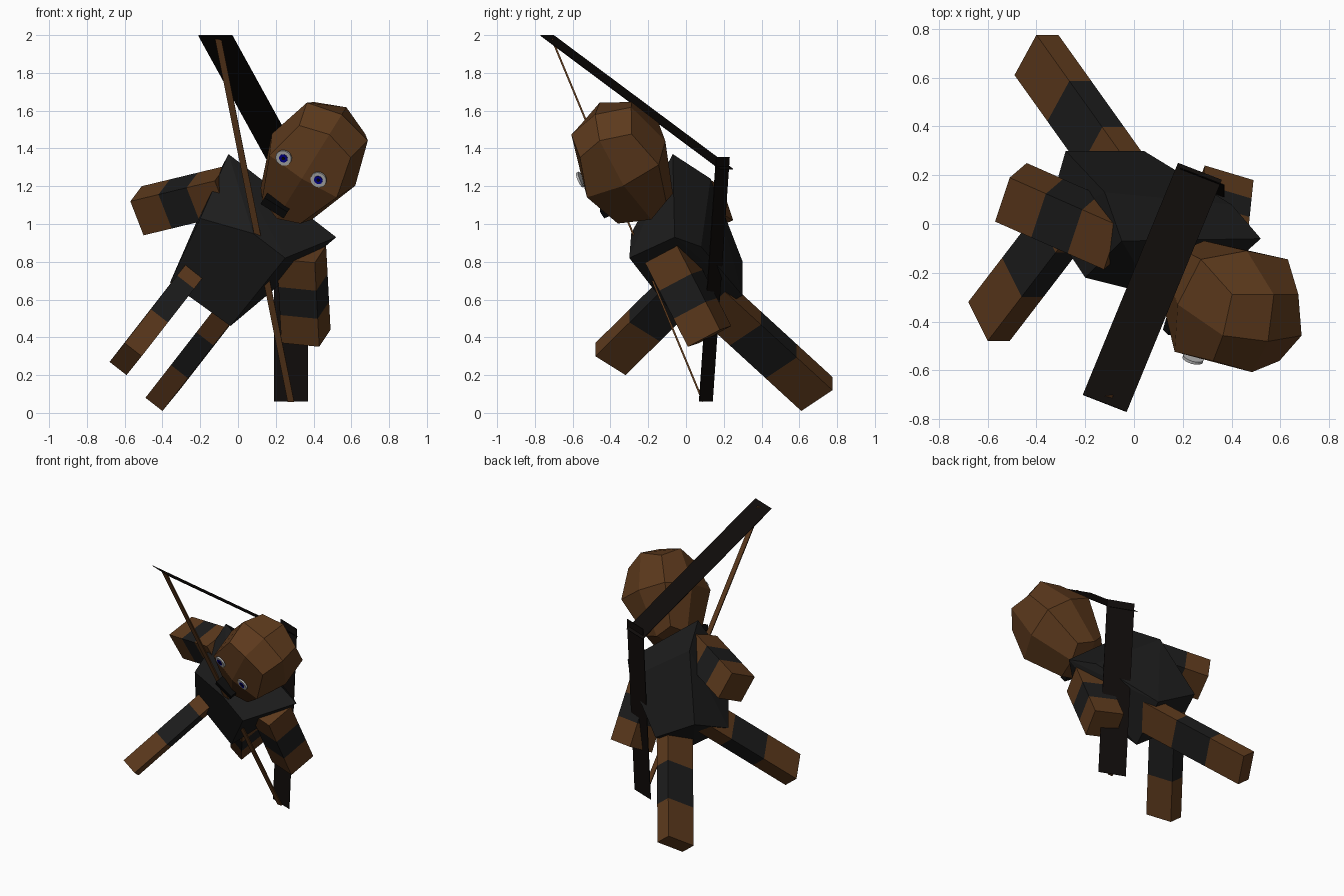
import bpy, bmesh, itertools
from math import radians
from mathutils import Vector as V, Matrix
from mathutils.bvhtree import BVHTree

if "Cube" in bpy.data.objects:
    bpy.data.objects.remove(bpy.data.objects["Cube"])


def material(name, rgb):
    m = bpy.data.materials.new(name)
    m.diffuse_color = (*rgb, 1)
    m.use_nodes = True
    m.node_tree.nodes["Principled BSDF"].inputs["Base Color"].default_value = m.diffuse_color
    return m


BROWN = material("brown", (0.11, 0.042, 0.012))
CLOTH = material("dark_cloth", (0.012, 0.012, 0.012))
WOOD = material("dark_wood", (0.005, 0.0035, 0.003))
WHITE = material("eye_white", (0.5, 0.5, 0.5))
BLUE = material("iris_blue", (0.0, 0.0, 0.3))
BLACK = material("black", (0.003, 0.003, 0.003))


def finish(name, bm, mat):
    bmesh.ops.recalc_face_normals(bm, faces=bm.faces)
    me = bpy.data.meshes.new(name)
    bm.to_mesh(me)
    bm.free()
    me.materials.append(mat)
    ob = bpy.data.objects.new(name, me)
    bpy.context.collection.objects.link(ob)
    return ob


def bar(name, a, b, e1, e2, mat):
    """Box running from centre a to centre b with cross-section edges e1, e2."""
    a, b, e1, e2 = V(a), V(b), V(e1), V(e2)
    bm = bmesh.new()
    bmesh.ops.create_cube(bm, size=1)
    for v in bm.verts:
        x, y, z = v.co
        v.co = a.lerp(b, z + 0.5) + e1 * x + e2 * y
    return finish(name, bm, mat)


def strip(name, a, b, e1, mat, thick=0.004):
    n = (V(b) - V(a)).cross(V(e1)).normalized() * thick
    return bar(name, a, b, e1, n, mat)


def limb(name, tip, e1, e2, length, toward):
    """Three equal bands: brown, dark, brown, from the tip to the body."""
    axis = V(e1).cross(V(e2)).normalized() * length
    if axis.dot(V(toward)) < 0:
        axis = -axis
    tip = V(tip)
    for i, (part, mat) in enumerate((("end", BROWN), ("band", CLOTH), ("root", BROWN))):
        bar(f"{name}_{part}", tip + axis * i / 3, tip + axis * (i + 1) / 3, e1, e2, mat)


# Torso: faceted hull, tilted to one side
bm = bmesh.new()
for p in ((-0.05, -0.07, 1.37), (-0.20, -0.22, 1.03), (-0.36, 0.02, 0.69),
          (-0.28, 0.30, 0.80), (-0.12, 0.13, 1.24),
          (0.52, -0.06, 0.93), (0.25, -0.30, 0.82), (-0.04, -0.02, 0.46),
          (0.04, 0.30, 0.62), (0.40, 0.08, 0.88), (0.08, -0.29, 0.95)):
    bm.verts.new(p)
bmesh.ops.convex_hull(bm, input=bm.verts)
bmesh.ops.dissolve_limit(bm, angle_limit=radians(4), verts=bm.verts, edges=bm.edges)
finish("torso", bm, CLOTH)

# Arms and legs
limb("right_arm", (-0.505, 0.13, 1.07), (0.06, 0.18, 0.08), (0.07, 0.06, -0.18), 0.50, (1, 0, 0))
limb("left_arm", (0.36, 0.125, 0.405), (0.2, -0.06, -0.02), (0.06, 0.17, 0.09), 0.50, (0, 0, 1))
limb("right_leg", (-0.595, -0.40, 0.285), (0.09, 0, -0.07), (0.08, -0.16, 0.10), 0.87, (0, 0, 1))
limb("left_leg", (-0.40, 0.693, 0.10), (0.09, 0, -0.07), (0.09, 0.165, 0.11), 0.87, (0, 0, 1))

# Head: cube with each face split in four, rounded, narrowing to the chin, nodding forward
right = V((0.85, 0, -0.53)).normalized()
back = V((0.25, 0.88, 0.40)).normalized()
up = right.cross(back).normalized()
place = Matrix.Translation((0.40, -0.33, 1.34)) @ Matrix((right, back, up)).transposed().to_4x4()
# layer: side width, corner width, front depth, front corner, back depth, back corner, heights
LAYERS = {1: (0.19, 0.16, 0.17, 0.15, 0.19, 0.16, 0.32, 0.27, 0.21),
          0: (0.26, 0.21, 0.25, 0.22, 0.25, 0.21, 0, 0, 0),
          -1: (0.16, 0.12, 0.20, 0.18, 0.13, 0.11, -0.34, -0.31, -0.27)}
bm = bmesh.new()
grid = {}
for i, j, k in itertools.product((-1, 0, 1), repeat=3):
    if i or j or k:
        ws, wc, fm, fc, bk, bc, *h = LAYERS[k]
        depth = (bc if i else bk) if j > 0 else (fc if i else fm)
        co = V((i * (wc if j else ws), j * depth, h[abs(i) + abs(j)]))
        grid[i, j, k] = bm.verts.new(place @ co)
for axis, side in itertools.product(range(3), (-1, 1)):
    for a, b in itertools.product((-1, 0), repeat=2):
        keys = []
        for u, w in ((a, b), (a + 1, b), (a + 1, b + 1), (a, b + 1)):
            key = [u, w]
            key.insert(axis, side)
            keys.append(grid[tuple(key)])
        bm.faces.new(keys)
bmesh.ops.recalc_face_normals(bm, faces=bm.faces)
tree = BVHTree.FromBMesh(bm)
finish("head", bm, BROWN)


# Eyes: stacked discs standing just proud of the face
def disc(name, centre, radius, depth, mat):
    bm = bmesh.new()
    rot = (-back).to_track_quat("Z", "Y").to_matrix().to_4x4()
    bmesh.ops.create_cone(bm, cap_ends=True, segments=20, radius1=radius, radius2=radius,
                          depth=depth, matrix=Matrix.Translation(centre) @ rot)
    finish(name, bm, mat)


for side, x, z in (("right", 0.245, 1.355), ("left", 0.43, 1.24)):
    hit = tree.ray_cast(V((x, -2, z)), V((0, 1, 0)))[0] or V((x, -0.58, z))
    hit = hit - back * 0.012
    disc(side + "_eye", hit, 0.043, 0.012, WHITE)
    disc(side + "_iris", hit - back * 0.004, 0.023, 0.010, BLUE)
    disc(side + "_pupil", hit - back * 0.006, 0.009, 0.010, BLACK)

# Mouth
bar("mouth", place @ V((-0.115, -0.225, -0.235)), place @ V((0.03, -0.225, -0.235)),
    back * 0.06, up * 0.045, BLACK)

# Bow: two flat limbs and a straight string
strip("bow_upper_limb", (-0.12, -0.735, 1.998), (0.27, 0.215, 1.29), (0.18, -0.07, 0), WOOD)
strip("bow_lower_limb", (0.28, 0.195, 1.355), (0.28, 0.105, 0.06), (0.18, -0.07, 0), WOOD)
strip("bow_string", (-0.105, -0.71, 1.98), (0.28, 0.09, 0.06), (0.034, 0, 0), BROWN, 0.01)
